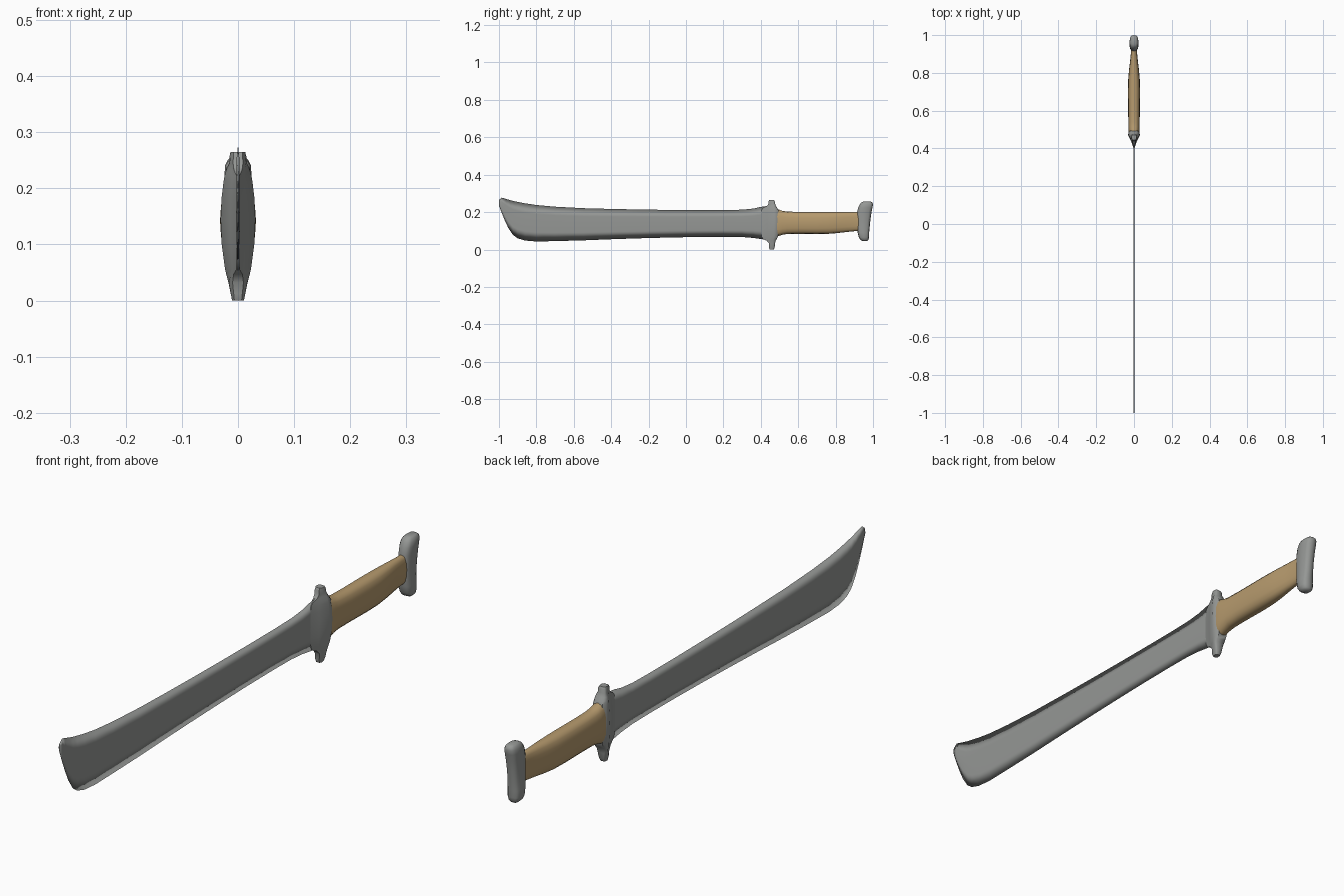
import bpy, bmesh, math


def material(name, rgb):
    m = bpy.data.materials.new(name)
    m.diffuse_color = (*rgb, 1)
    return m


steel = material("grey steel", (0.30, 0.31, 0.30))
wood = material("tan wood", (0.47, 0.325, 0.155))


def spow(v, p):
    return math.copysign(abs(v) ** p, v)


def loft(name, rings, mat, angle=None):
    """Skin a list of closed rings and cap both ends."""
    bm = bmesh.new()
    loops = [[bm.verts.new(p) for p in r] for r in rings]
    n = len(loops[0])
    for a, b in zip(loops, loops[1:]):
        for i in range(n):
            j = (i + 1) % n
            bm.faces.new((a[i], a[j], b[j], b[i]))
    bm.faces.new(loops[0])
    bm.faces.new(loops[-1])
    bmesh.ops.recalc_face_normals(bm, faces=bm.faces)
    for f in bm.faces:
        f.smooth = True
    me = bpy.data.meshes.new(name)
    bm.to_mesh(me)
    bm.free()
    ob = bpy.data.objects.new(name, me)
    me.materials.append(mat)
    bpy.context.collection.objects.link(ob)
    if angle:
        bpy.ops.object.select_all(action='DESELECT')
        bpy.context.view_layer.objects.active = ob
        ob.select_set(True)
        bpy.ops.object.shade_smooth_by_angle(angle=math.radians(angle))
    return ob


def circle(n):
    return [(math.cos(2 * math.pi * i / n), math.sin(2 * math.pi * i / n)) for i in range(n)]


# Blade: thin lens sections (y, edge z, spine z), sharp along both edges
blade = [(0.45, .05, .235), (0.40, .056, .228), (0.36, .062, .219), (0.30, .067, .213),
         (0.2, .068, .211), (0.05, .067, .211), (-0.1, .064, .212), (-0.25, .06, .214),
         (-0.4, .055, .217), (-0.55, .049, .221), (-0.7, .045, .229), (-0.8, .043, .238),
         (-0.86, .048, .247), (-0.90, .060, .255), (-0.925, .078, .260),
         (-0.95, .115, .267), (-0.97, .158, .273), (-0.985, .195, .277), (-1.0, .235, .265)]
rings = []
for y, z0, z1 in blade:
    h = 0.0035 if y > 0.3 else 0.0028
    up = [(h * 4 * t * (1 - t), y, z0 + t * (z1 - z0)) for t in (.25, .5, .75)]
    down = [(-x, yy, z) for x, yy, z in reversed(up)]
    rings.append([(0, y, z0)] + up + [(0, y, z1)] + down)
loft("blade", rings, steel)

# Grip: rounded sections (y, bottom z, top z, half width)
grip = [(.475, .068, .217, .027), (.495, .072, .214, .029), (.515, .079, .207, .030),
        (.54, .083, .203, .030), (.60, .084, .201, .031), (.70, .083, .201, .032),
        (.76, .084, .201, .031), (.81, .088, .201, .027), (.86, .094, .201, .021),
        (.90, .098, .201, .017), (.93, .10, .201, .016)]
loft("grip", [[(hx * spow(c, .75), y, (z0 + z1) / 2 + (z1 - z0) / 2 * spow(s, .75))
               for c, s in circle(16)] for y, z0, z1, hx in grip], wood, 50)

# Guard: teardrop sections (z, front y, back y, half width), pointed towards the blade
guard = [(0, .447, .469, .009), (.012, .443, .474, .013), (.032, .444, .476, .017),
         (.047, .432, .479, .021), (.056, .412, .485, .023), (.07, .404, .492, .025),
         (.10, .402, .496, .029), (.145, .401, .498, .031), (.185, .402, .497, .029),
         (.21, .404, .494, .026), (.222, .412, .488, .024), (.233, .432, .481, .021),
         (.245, .442, .476, .016), (.257, .441, .475, .015), (.265, .446, .471, .012)]
rings = []
for z, y0, y1, hx in guard:
    tip = max(0.1, 1 - (y1 - y0 - .03) / .045)
    right = [(max(.1, tip * .6), 0), (max(.45, tip), .35), (1, .72), (.95, .88), (.7, 1)]
    pts = [(hx * x, y0 + t * (y1 - y0), z) for x, t in right]
    rings.append(pts + [(-x, y, zz) for x, y, zz in reversed(pts)])
loft("guard", rings, steel, 50)

# Pommel: rounded upright bar with swollen ends, leaning backwards
pommel = [(.045, .945, .970, .012), (.052, .932, .976, .020), (.065, .924, .978, .024),
          (.09, .918, .979, .024), (.12, .915, .982, .022), (.16, .914, .986, .022),
          (.20, .915, .992, .023), (.225, .921, .997, .024), (.241, .929, 1.0, .023),
          (.251, .937, .997, .018), (.256, .948, .988, .012)]
loft("pommel", [[(hx * spow(c, .7), (y0 + y1) / 2 + (y1 - y0) / 2 * spow(s, .7), z)
                 for c, s in circle(12)] for z, y0, y1, hx in pommel], steel, 50)
